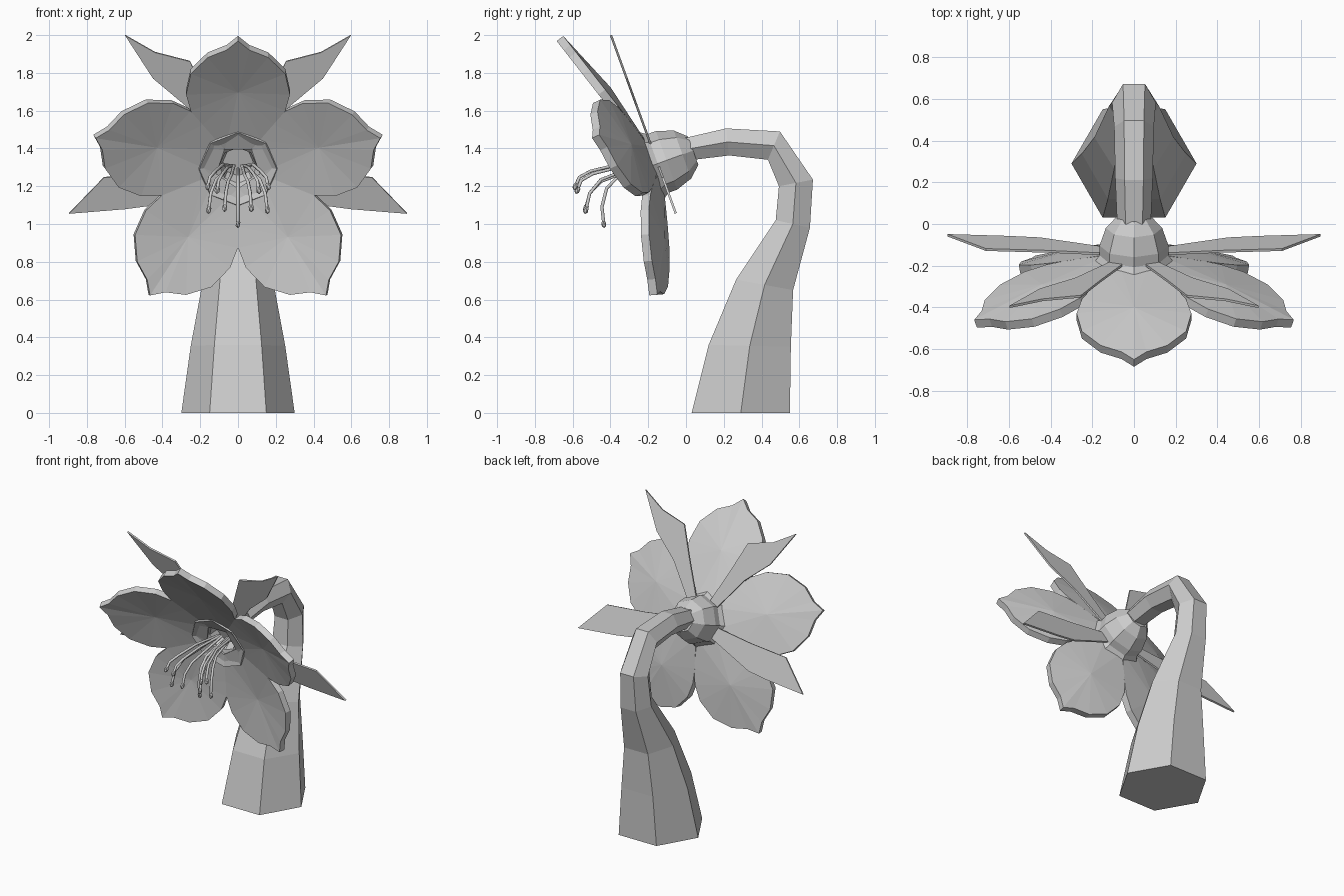
import bpy, bmesh
from math import radians, sin, cos, pi
from mathutils import Matrix, Vector

if "Cube" in bpy.data.objects:
    bpy.data.objects.remove(bpy.data.objects["Cube"])

# flower frame: local z = facing axis (forward, tilted 20 deg down), local y = up
C = Vector((0, -0.15, 1.32))
F = Matrix.Translation(C) @ Matrix.Rotation(radians(110), 4, 'X')


def finish(name, bm, mat=Matrix()):
    bmesh.ops.recalc_face_normals(bm, faces=bm.faces)
    me = bpy.data.meshes.new(name)
    bm.to_mesh(me)
    bm.free()
    me.transform(mat)
    ob = bpy.data.objects.new(name, me)
    bpy.context.collection.objects.link(ob)
    return ob


def bridge(bm, a, b):
    n = len(a)
    for i in range(n):
        bm.faces.new((a[i], a[(i + 1) % n], b[(i + 1) % n], b[i]))


def loft(name, rings, mat=Matrix()):
    bm = bmesh.new()
    loops = [[bm.verts.new(p) for p in r] for r in rings]
    for a, b in zip(loops, loops[1:]):
        bridge(bm, a, b)
    bm.faces.new(loops[0])
    bm.faces.new(loops[-1])
    return finish(name, bm, mat)


# stem: hexagonal sections given by inner and outer (y, z) and radius in x
sections = [
    (0.03, 0.00, 0.55, 0.00, 0.30), (0.12, 0.36, 0.555, 0.35, 0.25),
    (0.265, 0.705, 0.567, 0.65, 0.19), (0.475, 1.02, 0.656, 0.98, 0.12),
    (0.492, 1.20, 0.672, 1.235, 0.105), (0.434, 1.34, 0.497, 1.49, 0.095),
    (0.228, 1.363, 0.212, 1.506, 0.09), (0.0, 1.335, -0.03, 1.45, 0.08)]
rings = []
for yi, zi, yo, zo, r in sections:
    i, o = Vector((0, yi, zi)), Vector((0, yo, zo))
    mid, half = (i + o) / 2, (o - i) / 2
    rings.append([mid + half * (sin(k * pi / 3) / sin(pi / 3))
                  + Vector((r * cos(k * pi / 3), 0, 0)) for k in range(6)])
loft("stem", rings)

# receptacle: octagonal bulb that flares into an open cup
profile = [(-0.2, 0.08), (-0.14, 0.135), (-0.05, 0.165), (0.0, 0.165), (0.07, 0.215),
           (0.085, 0.205), (0.03, 0.10), (-0.03, 0.08)]
loft("flower_cup", [[(r * sin(k * pi / 4), r * cos(k * pi / 4), t) for k in range(8)]
                    for t, r in profile], F)

# petals: thick rounded plates with a dished centre
half = [(0.11, 0.07), (0.17, 0.12), (0.27, 0.195), (0.37, 0.25), (0.48, 0.275),
        (0.62, 0.25), (0.73, 0.16), (0.78, 0.06)]


def petal(name, mat):
    bm = bmesh.new()
    outline = [(w, r) for r, w in half] + [(0, 0.84)] + [(-w, r) for r, w in reversed(half)]
    loops = []
    for h in (0.022, -0.022):
        loop = [bm.verts.new((x, y, h)) for x, y in outline]
        c = bm.verts.new((0, 0.47, h - 0.03))
        for i in range(len(loop)):
            bm.faces.new((loop[i], loop[(i + 1) % len(loop)], c))
        loops.append(loop)
    bridge(bm, *loops)
    finish(name, bm, mat)


for k in range(5):
    petal(f"petal_{k + 1}", F @ Matrix.Rotation(k * 2 * pi / 5, 4, 'Z')
          @ Matrix.Rotation(radians(18), 4, 'X'))

# sepals: thin pointed blades in the flower plane, outlines as front-view (x, z)
blades = {
    "upper_sepal": [(0.04, 1.42), (0.16, 1.66), (0.254, 1.862), (0.44, 1.91), (0.598, 2.0),
                    (0.45, 1.772), (0.28, 1.63), (0.10, 1.40)],
    "side_sepal": [(0.10, 1.31), (0.42, 1.27), (0.71, 1.247), (0.895, 1.056),
                   (0.6, 1.08), (0.45, 1.10), (0.10, 1.24)]}
for name, pts in blades.items():
    for side, s in (("right", 1), ("left", -1)):
        loft(f"{name}_{side}", [[(s * x, (z - C.z) / 0.94, h) for x, z in pts]
                                for h in (0.006, -0.006)], F)


# stamens and pistil: bent filaments with small tips
def filament(name, pts, radius, tip):
    cu = bpy.data.curves.new(name, 'CURVE')
    cu.dimensions = '3D'
    cu.bevel_depth = radius
    cu.bevel_resolution = 1
    cu.use_fill_caps = True
    sp = cu.splines.new('POLY')
    sp.points.add(len(pts) - 1)
    for p, co in zip(sp.points, pts):
        p.co = (*co, 1)
    bpy.context.collection.objects.link(bpy.data.objects.new(name, cu))
    d = Vector(pts[-1]) - Vector(pts[-2])
    bm = bmesh.new()
    bmesh.ops.create_icosphere(bm, subdivisions=1, radius=tip)
    finish(name + "_tip", bm, Matrix.Translation(pts[-1])
           @ d.to_track_quat('Z', 'Y').to_matrix().to_4x4() @ Matrix.Diagonal((1, 1, 1.6, 1)))


tips = [(0.16, -0.585, 1.20, 1.315), (0.11, -0.575, 1.18, 1.30),
        (0.155, -0.53, 1.075, 1.27), (0.07, -0.53, 1.085, 1.26)]
for i, (x, y, z, top) in enumerate(tips):
    for side, s in (("right", 1), ("left", -1)):
        filament(f"stamen_{i + 1}_{side}",
                 [(s * x * 0.3, -0.15, 1.31), (s * x * 0.5, -0.36, top),
                  (s * x * 0.75, y + 0.08, top - 0.035),
                  (s * x * 0.93, y + 0.02, (z + top) / 2 - 0.01), (s * x, y, z)], 0.009, 0.015)
filament("pistil", [(0, -0.15, 1.29), (0, -0.36, 1.25), (0, -0.42, 1.19),
                    (0, -0.445, 1.09), (0, -0.435, 1.0)], 0.01, 0.014)
